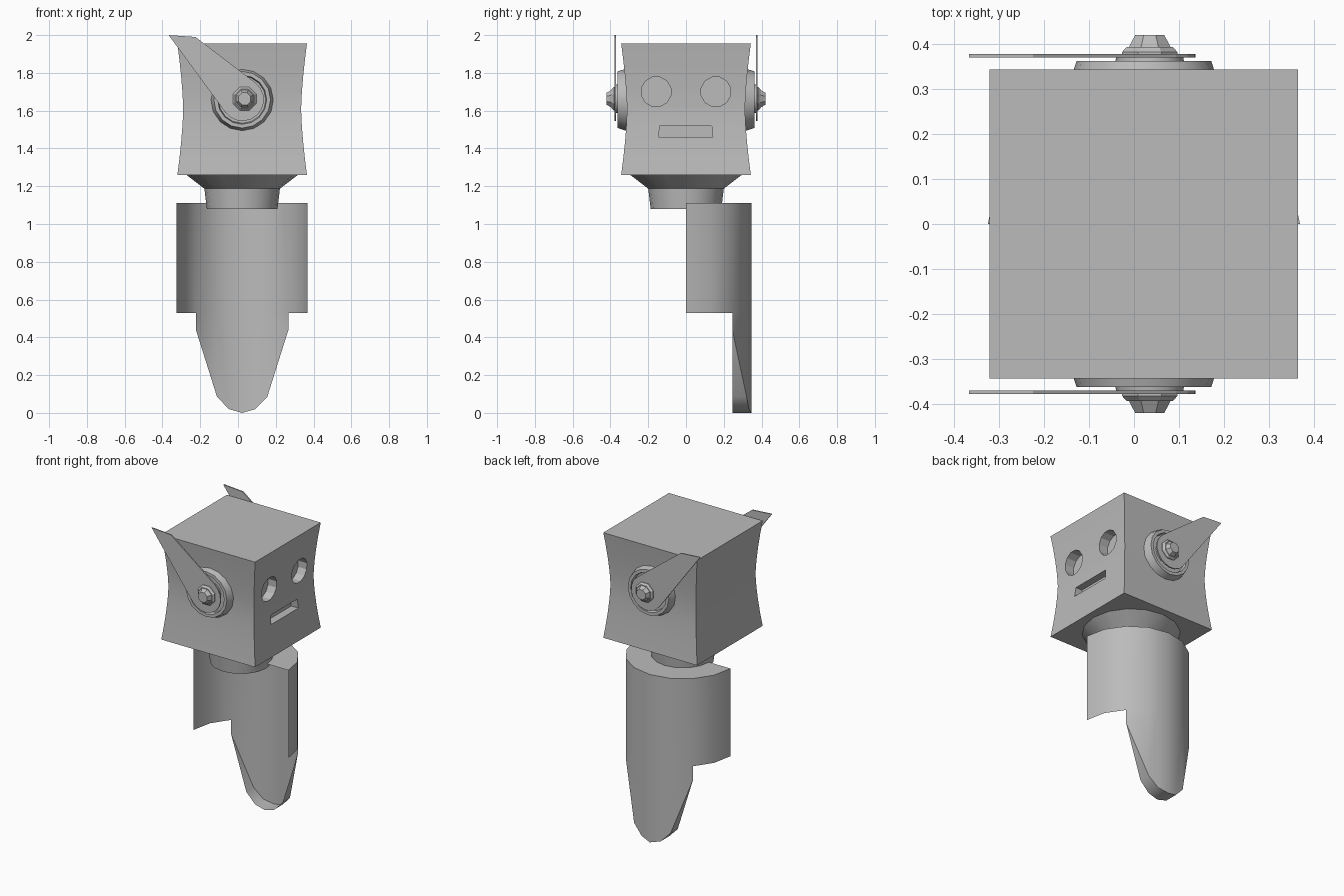
import bpy, bmesh, math
from mathutils import Vector

if "Cube" in bpy.data.objects:
    bpy.data.objects.remove(bpy.data.objects["Cube"])

CX = 0.022  # shared centre line of head, neck and torso

grey = bpy.data.materials.new("plain grey")
grey.diffuse_color = (0.5, 0.5, 0.5, 1)
grey.use_nodes = True
grey.node_tree.nodes["Principled BSDF"].inputs["Base Color"].default_value = grey.diffuse_color


def finish(name, bm, smooth=40, recalc=True):
    bmesh.ops.remove_doubles(bm, verts=bm.verts, dist=1e-5)
    if recalc:
        bmesh.ops.recalc_face_normals(bm, faces=bm.faces)
    me = bpy.data.meshes.new(name)
    bm.to_mesh(me)
    bm.free()
    me.materials.append(grey)
    ob = bpy.data.objects.new(name, me)
    bpy.context.collection.objects.link(ob)
    shade(ob, smooth)
    return ob


def shade(ob, angle):
    if not angle:
        return
    bpy.ops.object.select_all(action='DESELECT')
    ob.select_set(True)
    bpy.context.view_layer.objects.active = ob
    bpy.ops.object.shade_smooth_by_angle(angle=math.radians(angle))


def loft(name, rings, smooth=40):
    """Closed solid through rings of equal point count, capped at both ends."""
    bm = bmesh.new()
    loops = [[bm.verts.new(p) for p in ring] for ring in rings]
    n = len(loops[0])
    for a, b in zip(loops, loops[1:]):
        for i in range(n):
            j = (i + 1) % n
            bm.faces.new((a[i], a[j], b[j], b[i]))
    bm.faces.new(loops[0][::-1])
    bm.faces.new(loops[-1])
    return finish(name, bm, smooth)


def circle(n, r, place, phase=0.0):
    return [place(r * math.cos(phase + math.tau * i / n), r * math.sin(phase + math.tau * i / n))
            for i in range(n)]


# Head: box with concave sides
rings = []
for k in range(9):
    t = k / 4 - 1
    h = 0.312 + 0.031 * abs(t) ** 1.5
    z = 1.6075 + 0.3475 * t
    rings.append([(CX + sx * h, sy * h, z) for sx, sy in ((-1, -1), (1, -1), (1, 1), (-1, 1))])
head = loft("head", rings, 0)

# Eye sockets and mouth slot cut into the +x face
cutters = []
for y in (-0.158, 0.158):
    cutters.append(loft("eye_cutter", [
        circle(12, 0.08, lambda a, b: (x, y + a, 1.70 + b), math.pi / 12) for x in (0.275, 0.45)], 0))
mouth = [(-0.145, 1.46), (0.142, 1.46), (0.136, 1.52), (-0.139, 1.52)]
cutters.append(loft("mouth_cutter", [[(x, y, z) for y, z in mouth] for x in (0.29, 0.45)], 0))
bpy.context.view_layer.objects.active = head
for c in cutters:
    m = head.modifiers.new("cut", 'BOOLEAN')
    m.operation, m.solver, m.object = 'DIFFERENCE', 'EXACT', c
    bpy.ops.object.modifier_apply(modifier=m.name)
    bpy.data.objects.remove(c)
shade(head, 28)

# Neck with flared collar
loft("neck", [circle(16, r, lambda a, b: (CX + a, b, z))
              for r, z in ((0.187, 1.08), (0.2, 1.187), (0.295, 1.26))], 25)

# Torso: open half shell of a 16-sided cylinder running down into a rounded tail
R = 0.347
half = [(0.347, 0.0, 0.53), (0.321, 0.133, 0.53), (0.245, 0.245, 0.44),
        (0.133, 0.321, 0.085), (0.07, 0.333, 0.02)]
cols = [(-d, y, z) for d, y, z in half] + [(0, R, 0)] + [(d, y, z) for d, y, z in half[::-1]]
bm = bmesh.new()
quad = lambda *p: bm.faces.new([bm.verts.new((CX + q[0], q[1], q[2])) for q in p])
for (d0, y0, z0), (d1, y1, z1) in zip(cols, cols[1:]):
    quad((d1, y1, 0.53), (d0, y0, 0.53), (d0, y0, 1.11), (d1, y1, 1.11))
    if max(abs(d0), abs(d1)) < 0.25:  # tail and its rim
        quad((d1, y1, z1), (d0, y0, z0), (d0, y0, 0.53), (d1, y1, 0.53))
        rim = [(d0, y0, z0), (d1, y1, z1), (d1, 0.245, z1), (d0, 0.245, z0)]
        rim = [p for i, p in enumerate(rim) if (Vector(p) - Vector(rim[i - 1])).length > 1e-4]
        quad(*rim)
quad(*[(d, y, 1.11) for d, y, z in cols[::-1]])
finish("torso", bm, 40, recalc=False)

# Ears: dished ring, hub, swept fin and bolt, mirrored on both sides
ring_profile = [(0.168, 0.305), (0.15, 0.362), (0.13, 0.362), (0.125, 0.338)]
hub_profile = [(0.08, 0.33), (0.075, 0.37)]
bolt_profile = [(0.067, 0.377), (0.067, 0.382), (0.055, 0.394), (0.05, 0.394), (0.035, 0.42)]
fin = [(-0.367, 2.0), (-0.225, 1.99)]
for i in range(11):
    a = math.radians(52 - 195.6 * i / 10)
    fin.append((0.024 + 0.113 * math.cos(a), 1.658 + 0.113 * math.sin(a)))
for side, s in (("front", -1), ("back", 1)):
    loft(side + "_ear_ring", [circle(16, r, lambda a, b: (CX + a, s * y, 1.658 + b))
                              for r, y in ring_profile], 30)
    loft(side + "_ear_hub", [circle(12, r, lambda a, b: (0.035 + a, s * y, 1.663 + b))
                             for r, y in hub_profile], 35)
    loft(side + "_ear_fin", [[(x, s * y, z) for x, z in fin] for y in (0.37, 0.378)], 0)
    loft(side + "_ear_bolt", [circle(8, r, lambda a, b: (0.035 + a, s * y, 1.663 + b), math.pi / 8)
                              for r, y in bolt_profile], 0)
